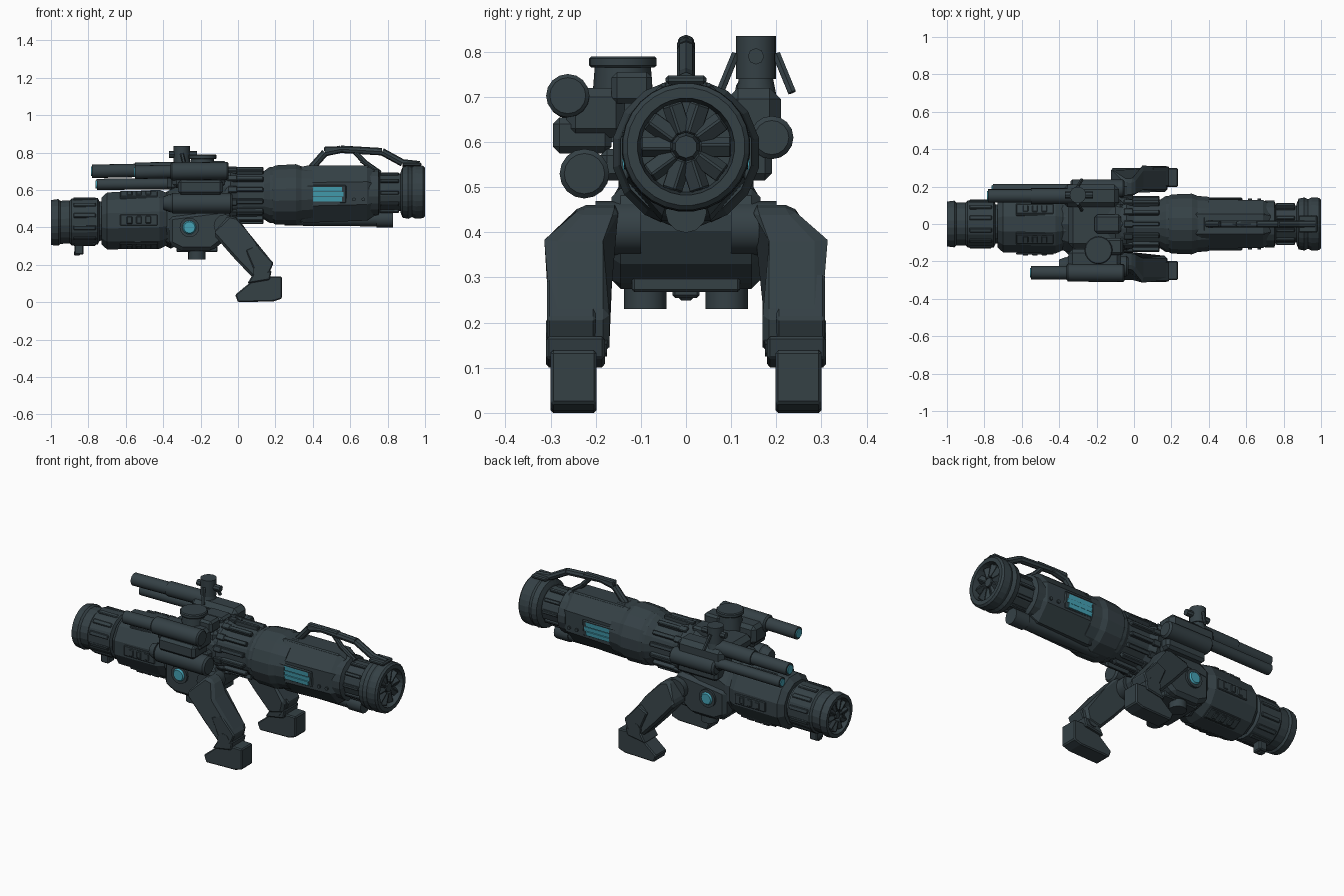
import bpy, bmesh
from math import pi, sin, cos, tau
from mathutils import Vector, Matrix

old = bpy.data.objects.get("Cube")
if old:
    bpy.data.objects.remove(old)


def material(name, rgb):
    m = bpy.data.materials.new(name)
    m.use_nodes = True
    m.diffuse_color = (*rgb, 1)
    m.node_tree.nodes["Principled BSDF"].inputs["Base Color"].default_value = (*rgb, 1)
    return m


SLATE = material("slate metal", (0.035, 0.052, 0.06))
GLOW = material("cyan glow", (0.06, 0.36, 0.46))


def finish(name, bm, mat=SLATE, bevel=0, smooth=False):
    bmesh.ops.recalc_face_normals(bm, faces=bm.faces)
    me = bpy.data.meshes.new(name)
    bm.to_mesh(me)
    bm.free()
    me.materials.append(mat)
    ob = bpy.data.objects.new(name, me)
    bpy.context.collection.objects.link(ob)
    if bevel:
        mod = ob.modifiers.new("bevel", "BEVEL")
        mod.width, mod.segments = bevel, 1
    if smooth:
        bpy.context.view_layer.objects.active = ob
        ob.select_set(True)
        bpy.ops.object.shade_smooth_by_angle(angle=0.6)
        ob.select_set(False)
    return ob


def axis(x):
    """Height of the stepped barrel centreline."""
    if x < -0.36:
        return 0.435 + 0.03 * (x + 0.7)
    if x > -0.1:
        return 0.57 + 0.02 * x
    return 0.445 + (x + 0.36) / 0.26 * 0.123


def lathe(name, profile, sides, wide=1.0, smooth=False):
    bm = bmesh.new()
    rings = []
    for x, r in profile:
        r /= cos(pi / sides)
        rings.append([bm.verts.new((x, r * wide * cos((i + .5) * tau / sides),
                                    axis(x) + r * sin((i + .5) * tau / sides)))
                      for i in range(sides)])
    for a, b in zip(rings, rings[1:]):
        for i in range(sides):
            j = (i + 1) % sides
            bm.faces.new((a[i], a[j], b[j], b[i]))
    bm.faces.new(rings[0])
    bm.faces.new(rings[-1])
    return finish(name, bm, smooth=smooth)


def box(name, c, size, mat=SLATE, rot=None, bevel=0.006):
    bm = bmesh.new()
    bmesh.ops.create_cube(bm, size=1, matrix=Matrix.Translation(c) @
                          (rot or Matrix()) @ Matrix.Diagonal((*size, 1)))
    return finish(name, bm, mat, bevel)


def radial(name, x, r, angle, size, mat=SLATE, twist=0, bevel=0.004):
    """Box at radius r around the barrel; size is (length, width, depth)."""
    rot = Matrix.Rotation(angle - pi / 2, 4, "X") @ Matrix.Rotation(twist, 4, "Z")
    c = (x, r * cos(angle), axis(x) + r * sin(angle))
    return box(name, c, size, mat, rot, bevel)


def rod(name, p, q, r, r2=None, sides=16, mat=SLATE, bevel=0):
    p, q = Vector(p), Vector(q)
    d = q - p
    bm = bmesh.new()
    bmesh.ops.create_cone(bm, cap_ends=True, segments=sides, radius1=r,
                          radius2=r if r2 is None else r2, depth=d.length,
                          matrix=Matrix.Translation((p + q) / 2) @
                          d.to_track_quat("Z", "Y").to_matrix().to_4x4())
    return finish(name, bm, mat, bevel, smooth=sides > 8)


def prism(name, pts, y0, y1, bevel=0.012, lean=None):
    """Extrude an x-z outline along y; lean moves the y of high points."""
    bm = bmesh.new()
    rows = [[bm.verts.new((x, lean(y, z) if lean else y, z)) for x, z in pts]
            for y in (y0, y1)]
    for i in range(len(pts)):
        j = (i + 1) % len(pts)
        bm.faces.new((rows[0][i], rows[0][j], rows[1][j], rows[1][i]))
    for row in rows:
        bm.faces.new(row)
    return finish(name, bm, SLATE, bevel)


# Barrel sections, rear to muzzle
lathe("rear_nozzle", [(-.97, .06), (-.97, .095), (-1, .1), (-1, .12), (-.96, .125), (-.95, .115),
                      (-.9, .115), (-.89, .125), (-.75, .125), (-.74, .105), (-.7, .105)], 20)
lathe("rear_drum", [(-.73, .125), (-.7, .152), (-.42, .158), (-.38, .14), (-.33, .14)], 12)
lathe("middle_body", [(-.4, .13), (-.36, .15), (-.1, .15), (-.03, .13)], 10)
lathe("ribbed_waist", [(-.08, .14), (-.04, .15), (0, .13), (.14, .13), (.17, .15), (.2, .15)], 20)
lathe("collar", [(.17, .14), (.2, .158), (.31, .162), (.34, .15), (.4, .145)], 16)
lathe("front_housing", [(.33, .145), (.36, .152), (.69, .147), (.73, .12)], 8, wide=.87)
lathe("neck", [(.7, .125), (.75, .125), (.76, .1), (.9, .1)], 20)
lathe("muzzle_ring", [(.87, .11), (.88, .135), (.91, .142), (.93, .133), (.95, .142), (.99, .14),
                      (1, .13), (1, .107), (.95, .1), (.95, .02)], 28)
rod("muzzle_hub", (.94, 0, axis(.94)), (.985, 0, axis(.98)), .035, .025, 10)
rod("rear_hub", (-.96, 0, axis(-.96)), (-.99, 0, axis(-.99)), .03, .02, 10)

# Repeated details around the barrel
for i in range(10):
    a = i * tau / 10
    radial("muzzle_blade", .965, .065, a, (.035, .036, .07), twist=.6)
    radial("rear_blade", -.98, .06, a, (.025, .03, .06), twist=.6)
    radial("neck_rib", .81, .1, a, (.1, .02, .025))
for i in range(14):
    a = (i + .5) * tau / 14
    radial("waist_rib", .06, .138, a, (.15, .024, .03))
    radial("waist_tooth", -.03, .147, a, (.05, .035, .02))
for i in range(12):
    radial("rear_rib", -.82, .123, (i + .5) * tau / 12, (.12, .025, .018))
for i in range(6):
    a = i * tau / 6
    radial("drum_panel", -.53, .158, a, (.2, .06, .012))
    for dx in (-.05, 0, .05):
        radial("drum_vent", -.53 + dx, .165, a, (.03, .04, .008))

# Glowing windows, made of slats in a frame
for a in (pi / 3, 2 * pi / 3, -pi / 3, -2 * pi / 3):
    radial("drum_window_frame", -.53, .153, a, (.2, .075, .012))
    radial("drum_window", -.53, .157, a, (.155, .052, .009), GLOW, bevel=0)
for s in (-1, 1):
    rot = Matrix.Rotation(s * -.12, 4, "X")
    box("side_window_frame", (.465, s * .131, .578), (.23, .012, .1), rot=rot)
    for k in (-1, 0, 1):
        box("side_window", (.465, s * .136, .578 + k * .027), (.2 - .02 * abs(k), .009, .024), GLOW, rot, 0)
    for x in (.62, .67):
        rod("housing_bolt", (x, s * .12, .55), (x, s * .137, .55), .01, sides=8)
    box("housing_rail", (.53, s * .05, .72), (.34, .02, .02))

# Lower tube, rear lug and carrying handle
rod("lower_tube", (.25, 0, .45), (.82, 0, .445), .04, sides=12)
rod("lower_tube_cap", (.74, 0, .445), (.83, 0, .445), .046, sides=12)
box("rear_lug", (-.85, 0, .285), (.05, .06, .06))
box("rear_lug_tip", (-.86, 0, .262), (.035, .035, .025))
path = [(.39, .715), (.465, .8), (.55, .818), (.77, .805), (.88, .745), (.97, .735)]
for (x0, z0), (x1, z1) in zip(path, path[1:]):
    rod("handle_bar", (x0, 0, z0), (x1, 0, z1), .02, sides=8)
box("handle_grip", (.56, 0, .818), (.2, .035, .03))
box("handle_rear_foot", (.4, 0, .715), (.06, .08, .03))
box("handle_front_foot", (.93, 0, .738), (.1, .09, .02))
rod("handle_brace", (.66, 0, .76), (.76, 0, .69), .014, sides=8)
rod("handle_brace_top", (.62, 0, .81), (.68, 0, .745), .014, sides=8)

# Belly housing with sensor discs
prism("belly_housing", [(-.37, .46), (-.37, .31), (-.3, .275), (-.14, .275),
                        (-.07, .33), (-.02, .42), (-.06, .5)], -.165, .165, .02)
box("belly_skid", (-.22, 0, .285), (.22, .24, .035))
for s in (-1, 1):
    rod("belly_disc", (-.22, s * .09, .23), (-.22, s * .09, .29), .047)
    rod("eye_socket", (-.26, s * .15, .4), (-.26, s * .178, .4), .052)
    rod("eye_lens", (-.26, s * .17, .4), (-.26, s * .187, .4), .042, .03, mat=GLOW)
    rod("hip_joint", (-.07, s * .1, .41), (-.07, s * .2, .41), .06, sides=12)


# Legs and feet
def leg_lean(y, z):
    return y if z < .42 else y * (.78 if abs(y) > .2 else .85)


for s in (-1, 1):
    prism("leg", [(-.13, .36), (-.115, .39), (-.05, .465), (0, .45), (.05, .38), (.18, .22),
                  (.165, .15), (.08, .13), (-.02, .235)], s * .17, s * .3, .014, leg_lean)
    prism("shin_plate", [(.04, .28), (.1, .31), (.19, .21), (.165, .15), (.1, .14)],
          s * .2, s * .308, .006)
    rod("knee_joint", (.12, s * .175, .165), (.12, s * .31, .165), .04, sides=10)
    prism("foot", [(-.015, .04), (0, 0), (.19, .005), (.235, .02), (.235, .138), (.12, .14), (.07, .11)],
          s * .198, s * .3, .006)
    prism("ankle", [(.05, .1), (.08, .15), (.18, .17), (.17, .12)], s * .18, s * .31, .006)

# Right weapon pod with sensor turret
box("right_pod", (-.21, -.2, .665), (.28, .13, .11), bevel=.02)
box("right_pod_bracket", (-.2, -.23, .615), (.24, .13, .08), bevel=.015)
rod("right_gun", (-.55, -.26, .695), (-.08, -.262, .705), .036)
rod("right_gun_sleeve", (-.36, -.26, .7), (-.05, -.262, .703), .048, bevel=.008)
rod("right_gun_muzzle", (-.556, -.26, .695), (-.549, -.26, .695), .026, mat=GLOW)
rod("right_canister", (-.36, -.225, .53), (-.03, -.225, .53), .055, bevel=.01)
rod("right_canister_cap", (-.4, -.225, .53), (-.36, -.225, .53), .035, .05)
rod("turret_base", (-.19, -.14, .6), (-.19, -.14, .77), .075, .062, 12)
rod("turret_lid", (-.19, -.14, .765), (-.19, -.14, .79), .075, sides=20, bevel=.005)
box("turret_block", (-.11, -.12, .72), (.1, .09, .07), bevel=.012)

# Left twin guns with upright scope
box("left_pod", (-.23, .15, .655), (.3, .12, .13), bevel=.025)
rod("left_canister", (-.34, .19, .61), (-.05, .19, .61), .048, bevel=.01)
rod("upper_gun", (-.78, .15, .7), (-.3, .15, .71), .036)
rod("upper_gun_sleeve", (-.55, .15, .705), (-.3, .15, .71), .042)
rod("upper_gun_muzzle", (-.786, .15, .7), (-.779, .15, .7), .026, mat=GLOW)
rod("lower_gun", (-.755, .185, .63), (-.3, .185, .635), .03)
rod("lower_gun_muzzle", (-.761, .185, .63), (-.754, .185, .63), .021, mat=GLOW)
rod("scope_post", (-.3, .155, .68), (-.3, .155, .75), .05, .036)
rod("scope_tube", (-.3, .155, .74), (-.3, .155, .835), .044)
rod("scope_side_knob", (-.37, .155, .79), (-.22, .155, .79), .018, sides=8)
for s in (-1, 1):
    rod("scope_strut", (-.3, .155 + s * .045, .795), (-.28, .155 + s * .08, .71), .01, sides=6)

# Cross mounts joining the pods to the barrel
box("top_saddle", (-.2, 0, .65), (.3, .26, .08), bevel=.025)
box("side_mount", (-.2, 0, .55), (.26, .38, .07), bevel=.015)
box("top_block", (-.14, 0, .7), (.14, .1, .06), bevel=.012)
